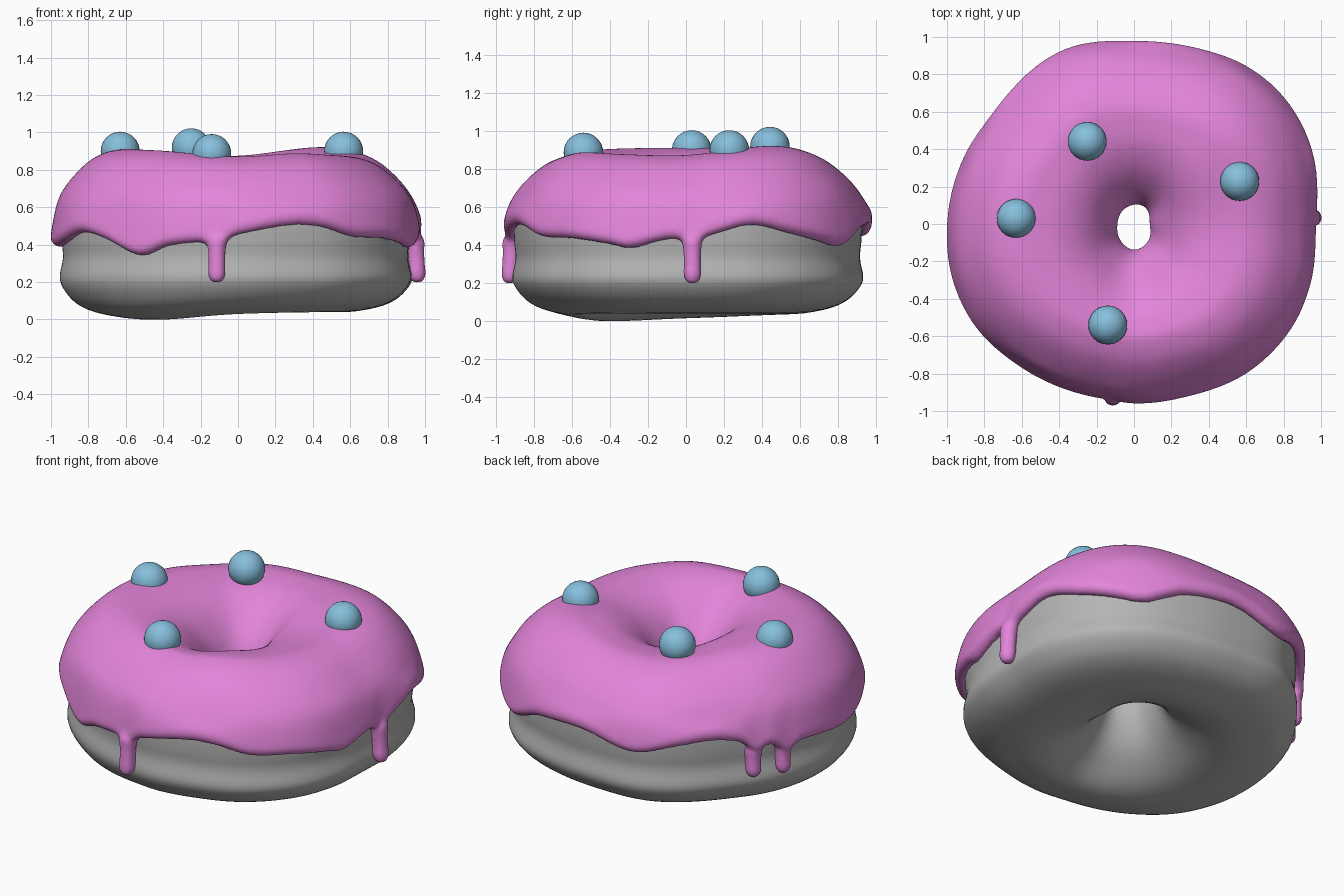
import bpy, bmesh, math
from mathutils import Vector

if "Cube" in bpy.data.objects:
    bpy.data.objects.remove(bpy.data.objects["Cube"])

SEG = 180


def material(name, rgb):
    m = bpy.data.materials.new(name)
    m.diffuse_color = (*rgb, 1)
    m.use_nodes = True
    m.node_tree.nodes["Principled BSDF"].inputs["Base Color"].default_value = m.diffuse_color
    return m


dough_mat = material("dough grey", (0.46, 0.46, 0.46))
icing_mat = material("icing pink", (0.77, 0.235, 0.70))
blue_mat = material("topping blue", (0.24, 0.52, 0.72))


def around(keys):
    """Smooth periodic function of angle in degrees through the given keys."""
    ks = sorted(keys.items())
    n = len(ks)

    def key(i):
        return ks[i % n][0] + 360 * (i // n), ks[i % n][1]

    def slope(i):
        (a, u), (b, v) = key(i - 1), key(i + 1)
        return (v - u) / (b - a)

    def f(deg):
        deg %= 360
        i = max([k for k in range(n) if ks[k][0] <= deg])
        (a, u), (b, v) = key(i), key(i + 1)
        h = b - a
        t = (deg - a) / h
        return ((2*t**3 - 3*t*t + 1) * u + (t**3 - 2*t*t + t) * h * slope(i)
                + (3*t*t - 2*t**3) * v + (t**3 - t*t) * h * slope(i + 1))
    return f


def step(a, b, x):
    t = min(1, max(0, (x - a) / (b - a)))
    return t * t * (3 - 2 * t)


# irregular shape by angle: outer radius, hole radius, crest height, underside height
outer = around({0: .975, 22: 1.03, 38: 1.05, 53: 1.04, 72: .997, 90: .98, 112: 1.005,
                141: .962, 160: .98, 180: 1.0, 197: 1.015, 213: 1.01, 232: .976,
                258: .95, 270: .96, 288: .967, 307: 1.0, 327: 1.01, 342: .996})
hole = around({0: .085, 60: .11, 110: .10, 180: .09, 230: .115, 270: .14, 310: .12})
crest = around({0: .87, 45: .918, 90: .872, 130: .878, 155: .90, 180: .908, 225: .90,
                270: .868, 300: .885, 325: .875})
under = around({0: .04, 60: .04, 120: .035, 180: .015, 225: .0, 270: .03, 315: .04})
# lower edge of the icing
edge = around({0: .44, 8: .45, 20: .50, 32: .46, 43: .42, 53: .39, 60: .43, 68: .48, 88: .50,
               107: .44, 122: .49, 135: .51, 150: .46, 163: .42, 173: .41, 190: .385, 200: .41,
               212: .46, 222: .43, 236: .34, 246: .39, 256: .41, 263: .42, 270: .45, 288: .50,
               298: .49, 309: .44, 322: .43, 336: .40, 342: .38, 352: .42})
# drips: angle, height of the tip, inset from the rim
drips = [(2, .20, .025), (149.5, .255, .055), (161, .245, .055), (263, .20, .025)]


def warp(r, z, deg):
    k = hole(deg) / .10
    k += (outer(deg) / .985 - k) * step(.1, .7, r)
    z += (crest(deg) - .90) * step(.55, .88, z) + under(deg) * (1 - step(.0, .3, z))
    a = math.radians(deg)
    return r * k * math.cos(a), r * k * math.sin(a), z


def smooth_loop(pts, sub=4):
    """Closed Catmull-Rom curve through the profile points."""
    out, n = [], len(pts)
    for i in range(n):
        p = [Vector(pts[(i + j) % n]) for j in (-1, 0, 1, 2)]
        for s in range(sub):
            t = s / sub
            out.append(.5 * (2*p[1] + (p[2] - p[0]) * t + (2*p[0] - 5*p[1] + 4*p[2] - p[3]) * t*t
                             + (3*p[1] - p[0] - 3*p[2] + p[3]) * t**3))
    return out


def sweep(bm, profile_at):
    rings = []
    for i in range(SEG):
        deg = 360 * i / SEG
        rings.append([bm.verts.new(warp(p.x, p.y, deg)) for p in smooth_loop(profile_at(deg))])
    m = len(rings[0])
    for i in range(SEG):
        a, b = rings[i], rings[(i + 1) % SEG]
        for j in range(m):
            bm.faces.new((a[j], b[j], b[(j + 1) % m], a[(j + 1) % m]))


def finish(name, bm, mat):
    bmesh.ops.recalc_face_normals(bm, faces=bm.faces[:])
    for f in bm.faces:
        f.smooth = True
    me = bpy.data.meshes.new(name)
    bm.to_mesh(me)
    bm.free()
    me.materials.append(mat)
    ob = bpy.data.objects.new(name, me)
    bpy.context.collection.objects.link(ob)
    return ob


# dough ring with flat underside and slight waist
DOUGH = [(.135, .42), (.16, .29), (.24, .15), (.39, .04), (.55, .0), (.70, .015), (.81, .05),
         (.885, .11), (.937, .21), (.92, .33), (.928, .43), (.925, .55), (.88, .67),
         (.78, .78), (.62, .85), (.46, .835), (.32, .765), (.205, .64), (.15, .52)]
bm = bmesh.new()
sweep(bm, lambda deg: DOUGH)
finish("dough", bm, dough_mat)


# icing shell with wavy lip
def icing_profile(deg):
    e = edge(deg)
    for a, _, _ in drips:
        d = (deg - a + 180) % 360 - 180
        e -= .06 * math.exp(-(d / 3.2) ** 2)
    return [(.115, .43), (.098, .48), (.12, .58), (.18, .69), (.28, .80), (.40, .87), (.53, .898),
            (.64, .90), (.76, .855), (.87, .755), (.945, .64), (.983, e + .07), (.978, e + .025),
            (.95, e + .005), (.92, e + .02), (.915, .57), (.865, .67), (.77, .775), (.62, .84),
            (.46, .825), (.325, .755), (.215, .635), (.15, .48)]


bm = bmesh.new()
sweep(bm, icing_profile)

# drips as rounded hanging strands
for deg, tip, inset in drips:
    a = math.radians(deg)
    rad = outer(deg) - inset
    rows = [(.47, .03), (.42, .053), (.36, .047), (.30, .046), (tip + .05, .048),
            (tip + .02, .042), (tip - .002, .025)]
    rings = []
    for z, r in rows:
        c = rad + .06 * (.33 - z)
        rings.append([bm.verts.new((c * math.cos(a) + r * math.cos(t * math.pi / 8),
                                    c * math.sin(a) + r * math.sin(t * math.pi / 8), z))
                      for t in range(16)])
    for u, v in zip(rings, rings[1:]):
        for j in range(16):
            bm.faces.new((u[j], u[(j + 1) % 16], v[(j + 1) % 16], v[j]))
    bm.faces.new(rings[0])
    bm.faces.new(rings[-1])
icing = finish("icing", bm, icing_mat)
rm = icing.modifiers.new("merge_drips", 'REMESH')
rm.mode = 'VOXEL'
rm.voxel_size = .013
rm.use_smooth_shade = True
sm = icing.modifiers.new("soften", 'SMOOTH')
sm.factor = .5
sm.iterations = 5

# round toppings
for i, c in enumerate([(-.25, .442, .918), (-.63, .03, .90), (-.14, -.54, .887), (.565, .228, .90)]):
    bm = bmesh.new()
    bmesh.ops.create_uvsphere(bm, u_segments=32, v_segments=16, radius=.104)
    finish("topping_ball_%d" % (i + 1), bm, blue_mat).location = c
